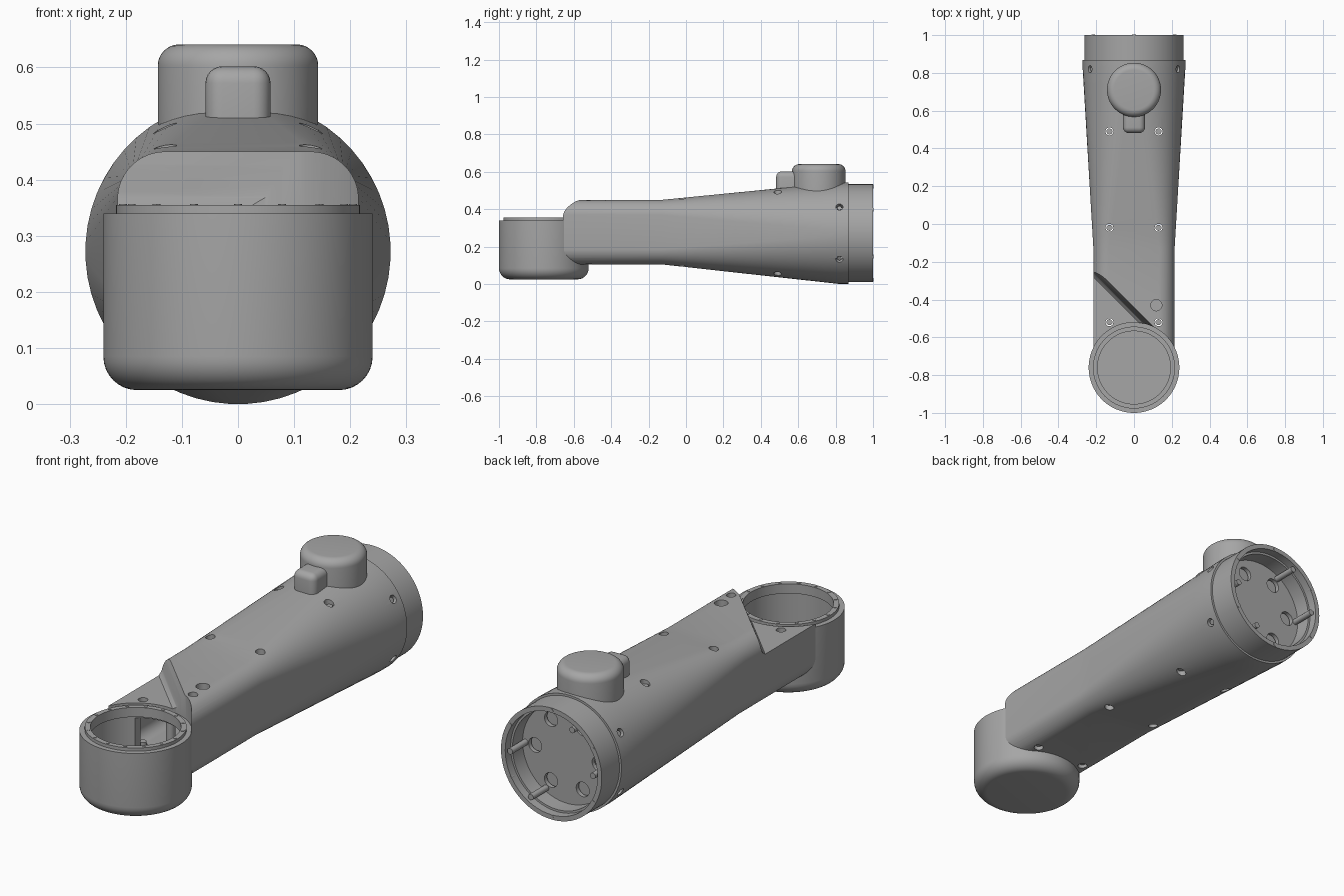
import bpy, bmesh
from math import sin, cos, pi, radians
from mathutils import Matrix, Vector

cube = bpy.data.objects.get("Cube")
if cube:
    bpy.data.objects.remove(cube)

grey = bpy.data.materials.new("cast grey")
grey.use_nodes = True
tone = (0.38, 0.38, 0.38, 1)
grey.diffuse_color = tone
grey.node_tree.nodes["Principled BSDF"].inputs["Base Color"].default_value = tone

CUP = Vector((0, -0.76, 0))      # cup axis
END = Vector((0, 0, 0.272))      # axis of the round end
TO_Y = Matrix.Rotation(-pi / 2, 4, 'X')


def finish(name, bm):
    bmesh.ops.recalc_face_normals(bm, faces=bm.faces)
    mesh = bpy.data.meshes.new(name)
    bm.to_mesh(mesh)
    bm.free()
    mesh.materials.append(grey)
    obj = bpy.data.objects.new(name, mesh)
    bpy.context.collection.objects.link(obj)
    return obj


def bridge(name, rings):
    """Skin a list of equal point rings and cap both ends."""
    bm = bmesh.new()
    loops = [[bm.verts.new(p) for p in ring] for ring in rings]
    for a, b in zip(loops, loops[1:]):
        for i in range(len(a)):
            j = (i + 1) % len(a)
            bm.faces.new((a[i], a[j], b[j], b[i]))
    bm.faces.new(loops[0])
    bm.faces.new(loops[-1])
    return finish(name, bm)


def lathe(name, profile, place, steps=96):
    """Spin (radius, height) points; the ends are capped."""
    rings = [[place @ Vector((r * cos(2 * pi * i / steps), r * sin(2 * pi * i / steps), h))
              for i in range(steps)] for r, h in profile]
    return bridge(name, rings)


def rod(name, start, end, radius, steps=20):
    axis = Vector(end) - Vector(start)
    place = Matrix.Translation(start) @ axis.to_track_quat('Z', 'Y').to_matrix().to_4x4()
    return lathe(name, [(radius, 0), (radius, axis.length)], place, steps)


def box(name, lo, hi):
    bm = bmesh.new()
    bmesh.ops.create_cube(bm, size=1)
    for v in bm.verts:
        v.co = [(l + h) / 2 + c * (h - l) for l, h, c in zip(lo, hi, v.co)]
    return finish(name, bm)


def fillet(r, h, size, a0, a1, n=8):
    """Arc points around centre (r, h)."""
    return [(r + size * cos(radians(a0 + (a1 - a0) * i / n)),
             h + size * sin(radians(a0 + (a1 - a0) * i / n))) for i in range(n + 1)]


def section(y, hw, hh, zc, rad, n=14):
    """Rounded rectangle ring across the arm."""
    ring = []
    for q, (sx, sz) in enumerate([(1, 1), (-1, 1), (-1, -1), (1, -1)]):
        for i in range(n):
            a = (q + (i + 0.5) / n) * pi / 2
            ring.append((sx * (hw - rad) + rad * cos(a), y, zc + sz * (hh - rad) + rad * sin(a)))
    return ring


def loft(name, stops, front, back):
    """stops: (y, blend) pairs between two section descriptions."""
    return bridge(name, [section(y, *[f + (b - f) * t for f, b in zip(front, back)])
                         for y, t in stops])


def apply(obj, mod):
    bpy.context.view_layer.objects.active = obj
    bpy.ops.object.modifier_apply(modifier=mod.name)


def cut(obj, *cutters):
    for c in cutters:
        mod = obj.modifiers.new("cut", 'BOOLEAN')
        mod.operation, mod.solver, mod.object = 'DIFFERENCE', 'EXACT', c
        apply(obj, mod)
        bpy.data.objects.remove(c)


at_cup = Matrix.Translation(CUP)
at_end = Matrix.Translation(END) @ TO_Y

# Tapered arm, hollowed
taper = [(-0.13 + 0.95 * i / 12, i / 12) for i in range(13)]
arm = loft("arm_body", [(-0.72, 0)] + taper + [(0.868, 1)],
           (0.215, 0.1725, 0.2775, 0.085), (0.272, 0.272, 0.272, 0.2715))
hollow = loft("hollow", [(-0.8, 0)] + taper + [(0.9, 1)],
              (0.18, 0.09, 0.2325, 0.05), (0.24, 0.24, 0.272, 0.239))
cut(arm, hollow, rod("clearance", CUP - Vector((0, 0, 1)), CUP + Vector((0, 0, 1)), 0.2385, 96))

# Diagonal step down to a low shelf on one side of the cup
wall = [(-0.01, 0.5), (0, 0.45), (0.01, 0.425), (0.025, 0.37), (0.04, 0.355), (0.7, 0.355), (0.7, 0.5)]
slant = Matrix.Translation((-0.22, -0.22, 0)) @ Matrix.Rotation(radians(225), 4, 'Z')
cut(arm, bridge("step", [[slant @ Vector((t, s, z)) for t, z in wall] for s in (-0.6, 0.6)]))

# Screw holes above and below, each with a sunk screw
for x in (-0.13, 0.13):
    for y, top in ((-0.52, 0.45), (-0.02, 0.455), (0.49, 0.5)):
        surface = 0.355 if (x < 0 and y < -0.5) else top
        cut(arm, rod("bore", (x, y, 0), (x, y, 0.6), 0.021))
        rod("top_screw", (x, y, surface - 0.06), (x, y, surface - 0.02), 0.016)
        rod("under_screw", (x, y, 0.57 - top), (x, y, 0.61 - top), 0.016)
cut(arm, rod("bore", (0.118, -0.43, 0.3), (0.118, -0.43, 0.5), 0.03))

# Radial screws round the wide end
for angle in (31, 149, 211, 329):
    d = Vector((cos(radians(angle)), 0, sin(radians(angle))))
    base = END + Vector((0, 0.82, 0))
    cut(arm, rod("bore", base + d * 0.2, base + d * 0.3, 0.019))
    rod("side_screw", base + d * 0.2, base + d * 0.262, 0.012)

# Open cup with raised rim
cup = lathe("cup", [(0.002, 0.025)] + fillet(0.18, 0.085, 0.06, -90, 0) +
            [(0.24, 0.34), (0.217, 0.34), (0.217, 0.355), (0.193, 0.355), (0.193, 0.31),
             (0.205, 0.31), (0.205, 0.07), (0.002, 0.07)], at_cup)
cut(cup, box("passage", (-0.12, -0.64, 0.14), (0.12, -0.45, 0.3)))
rod("passage_post", (0, -0.5, 0.12), (0, -0.5, 0.35), 0.02)
for i in range(16):
    d = CUP + 0.205 * Vector((cos(i * pi / 8), sin(i * pi / 8), 0))
    rod("rim_screw", d + Vector((0, 0, 0.34)), d + Vector((0, 0, 0.357)), 0.007, 12)

# Collar at the wide end
lathe("collar", [(0.262, 0.85), (0.262, 1), (0.24, 1), (0.24, 0.96), (0.23, 0.96),
                 (0.23, 0.85), (0.262, 0.85)], at_end)

# Bulkhead with six ports, threaded studs and rim screws
bulkhead = lathe("bulkhead", [(0.24, 0.865), (0.24, 0.885)], at_end)


def polar(r, deg, y):
    return END + Vector((r * cos(radians(deg)), y, r * sin(radians(deg))))


for deg in range(0, 360, 60):
    cut(bulkhead, rod("port", polar(0.165, deg, 0.8), polar(0.165, deg, 0.95), 0.034, 32))
    rod("collar_screw", polar(0.249, deg + 30, 0.98), polar(0.249, deg + 30, 1.002), 0.01, 12)
for deg in (0, 120, 180, 300):
    rod("stud", polar(0.215, deg, 0.87), polar(0.215, deg, 1), 0.014)

# Domed cap on top with a small nose in front
lathe("cap", [(0.143, 0.47)] + fillet(0.105, 0.603, 0.038, 0, 90) + [(0.002, 0.641)],
      Matrix.Translation((0, 0.71, 0)))
nose = box("cap_nose", (-0.058, 0.482, 0.45), (0.058, 0.68, 0.602))
bevel = nose.modifiers.new("round", 'BEVEL')
bevel.width, bevel.segments = 0.03, 6
apply(nose, bevel)

# Smooth shading with crisp edges
for obj in bpy.context.view_layer.objects:
    obj.select_set(obj.type == 'MESH' and grey.name in obj.data.materials)
bpy.context.view_layer.objects.active = arm
bpy.ops.object.shade_smooth_by_angle(angle=radians(35))
